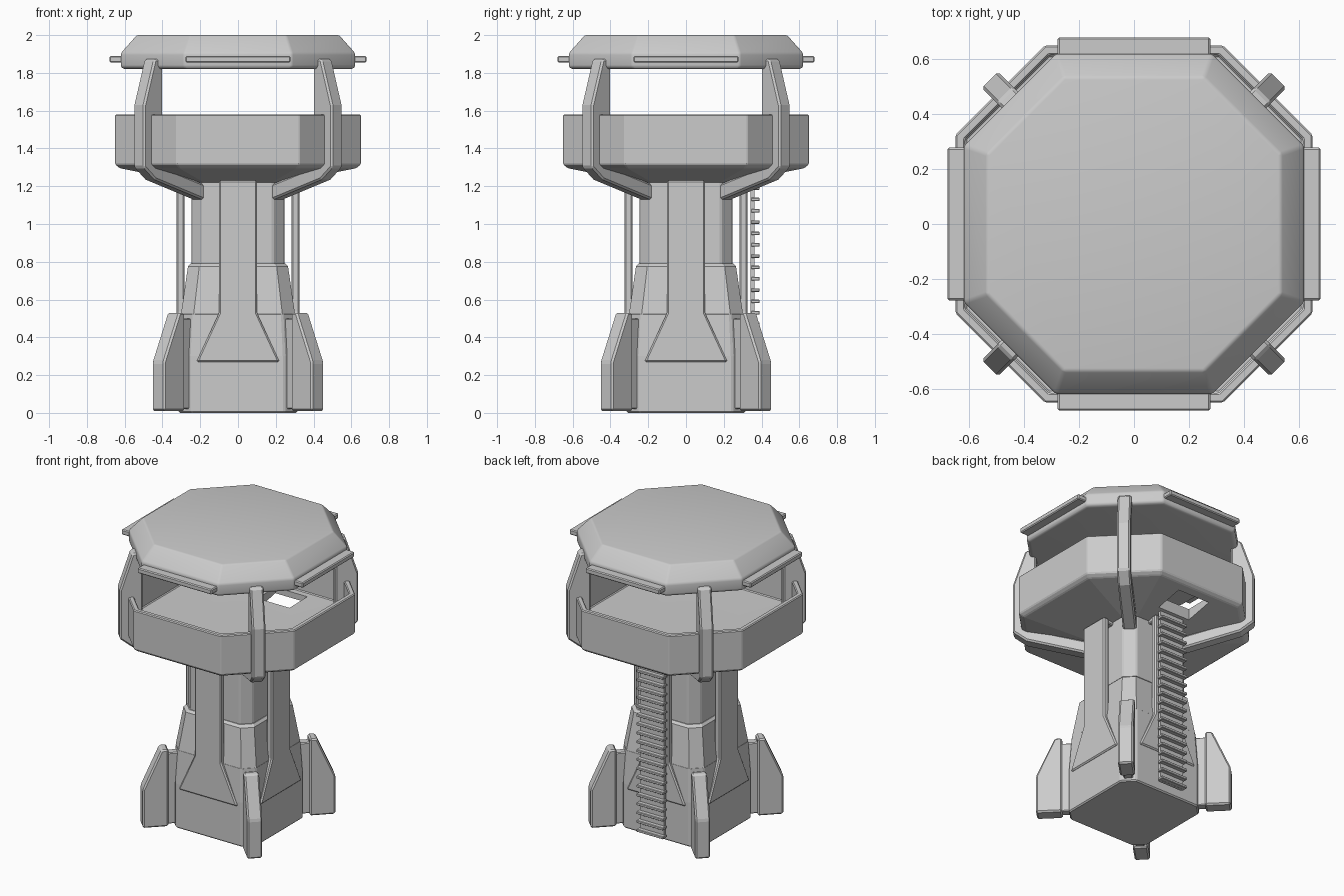
import bpy, bmesh
from math import pi
from mathutils import Matrix

if "Cube" in bpy.data.objects:
    bpy.data.objects.remove(bpy.data.objects["Cube"])


def finish(name, bm, bevel=0.008, segments=1):
    bmesh.ops.recalc_face_normals(bm, faces=bm.faces)
    me = bpy.data.meshes.new(name)
    bm.to_mesh(me)
    bm.free()
    ob = bpy.data.objects.new(name, me)
    bpy.context.collection.objects.link(ob)
    if bevel:
        m = ob.modifiers.new("Bevel", "BEVEL")
        m.width, m.segments = bevel, segments
        m.limit_method = "ANGLE"
        m.angle_limit = 0.4
    return ob


def oct_loft(name, rings, bevel=0.008, segments=1):
    """Stack of chamfered squares: (half width, half flat length, z)."""
    bm = bmesh.new()
    loops = []
    for h, f, z in rings:
        pts = [(f, -h), (h, -f), (h, f), (f, h), (-f, h), (-h, f), (-h, -f), (-f, -h)]
        loops.append([bm.verts.new((x, y, z)) for x, y in pts])
    for a, b in zip(loops, loops[1:]):
        for i in range(8):
            j = (i + 1) % 8
            bm.faces.new((a[i], a[j], b[j], b[i]))
    bm.faces.new(loops[0][::-1])
    bm.faces.new(loops[-1])
    return finish(name, bm, bevel, segments)


def slab(name, profile, t0, t1, angle, bevel=0.008):
    """Profile in (x, z) extruded along y from t0 to t1, turned about z."""
    bm = bmesh.new()
    face = bm.faces.new([bm.verts.new((x, t0, z)) for x, z in profile])
    ext = bmesh.ops.extrude_face_region(bm, geom=[face])
    verts = [v for v in ext["geom"] if isinstance(v, bmesh.types.BMVert)]
    bmesh.ops.translate(bm, verts=verts, vec=(0, t1 - t0, 0))
    bm.transform(Matrix.Rotation(angle, 4, "Z"))
    return finish(name, bm, bevel)


def box(name, x0, x1, y0, y1, z0, z1, angle=0, bevel=0.006):
    return slab(name, [(x0, z0), (x1, z0), (x1, z1), (x0, z1)], y0, y1, angle, bevel)


# Base, tapered collar and core shaft
oct_loft("base", [(0.315, 0.245, 0), (0.315, 0.245, 0.3), (0.302, 0.235, 0.53)])
oct_loft("collar", [(0.302, 0.235, 0.52), (0.265, 0.205, 0.775), (0.25, 0.19, 0.79)], 0)
oct_loft("shaft", [(0.245, 0.185, 0.75), (0.245, 0.185, 1.25)])

# Roof canopy
roof = oct_loft("roof", [(0.605, 0.275, 1.82), (0.62, 0.285, 1.832),
                         (0.62, 0.285, 1.905), (0.535, 0.255, 2.0)], 0.02, 3)

# Lookout platform: sloped underside, parapet and floor
platform = oct_loft("platform", [(0.25, 0.18, 1.22), (0.625, 0.31, 1.295), (0.65, 0.325, 1.315),
                                 (0.65, 0.325, 1.58), (0.615, 0.31, 1.58),
                                 (0.615, 0.31, 1.325), (0.3, 0.18, 1.32)], 0.006)

# Hatch above the ladder
cutter = box("hatch_cutter", -0.12, 0.12, 0.38, 0.57, 1.1, 1.45, 0, 0)
cutter.hide_render = True
cutter.hide_set(True)
cut = platform.modifiers.new("Hatch", "BOOLEAN")
cut.operation = "DIFFERENCE"
cut.object = cutter

fin = [(0.44, 0.01), (0.6, 0.01), (0.6, 0.27), (0.485, 0.53), (0.44, 0.53)]
strut = [(0.27, 1.12), (0.66, 1.235), (0.743, 1.3), (0.743, 1.63),
         (0.665, 1.87), (0.61, 1.88), (0.6, 1.82), (0.6, 1.3), (0.27, 1.205)]
panel = [(-0.22, 0.27), (0.22, 0.27), (0.1, 0.53), (0.1, 1.23), (-0.1, 1.23), (-0.1, 0.53)]

for i in range(4):
    side, diag = i * pi / 2, i * pi / 2 + pi / 4
    # Corner fins, their thin webs, and the roof struts
    slab(f"fin_{i}", fin, -0.047, 0.047, diag, 0.01)
    box(f"fin_web_{i}", 0.33, 0.46, -0.028, 0.028, 0.02, 0.5, diag)
    slab(f"strut_{i}", strut, -0.042, 0.042, diag, 0.01)
    # Flared wall panels and roof edge trims on each side
    slab(f"wall_panel_{i}", panel, -0.325, -0.283, side)
    box(f"roof_trim_{i}", -0.278, 0.278, -0.68, -0.6, 1.855, 1.89, side)
    # Bracket joining panel to platform
    box(f"panel_bracket_{i}", -0.09, 0.09, -0.3, -0.22, 1.2, 1.24, side)

# Ladder on the back
box("ladder_back", -0.09, 0.09, 0.342, 0.362, 0.04, 1.24, 0, 0)
for k in range(20):
    z = 0.05 + k * 0.06
    box(f"ladder_rung_{k}", -0.1, 0.1, 0.345, 0.39, z - 0.009, z + 0.009, 0, 0.003)

# Soft shading on the canopy
bpy.context.view_layer.objects.active = roof
roof.select_set(True)
bpy.ops.object.shade_smooth_by_angle(angle=0.9)
